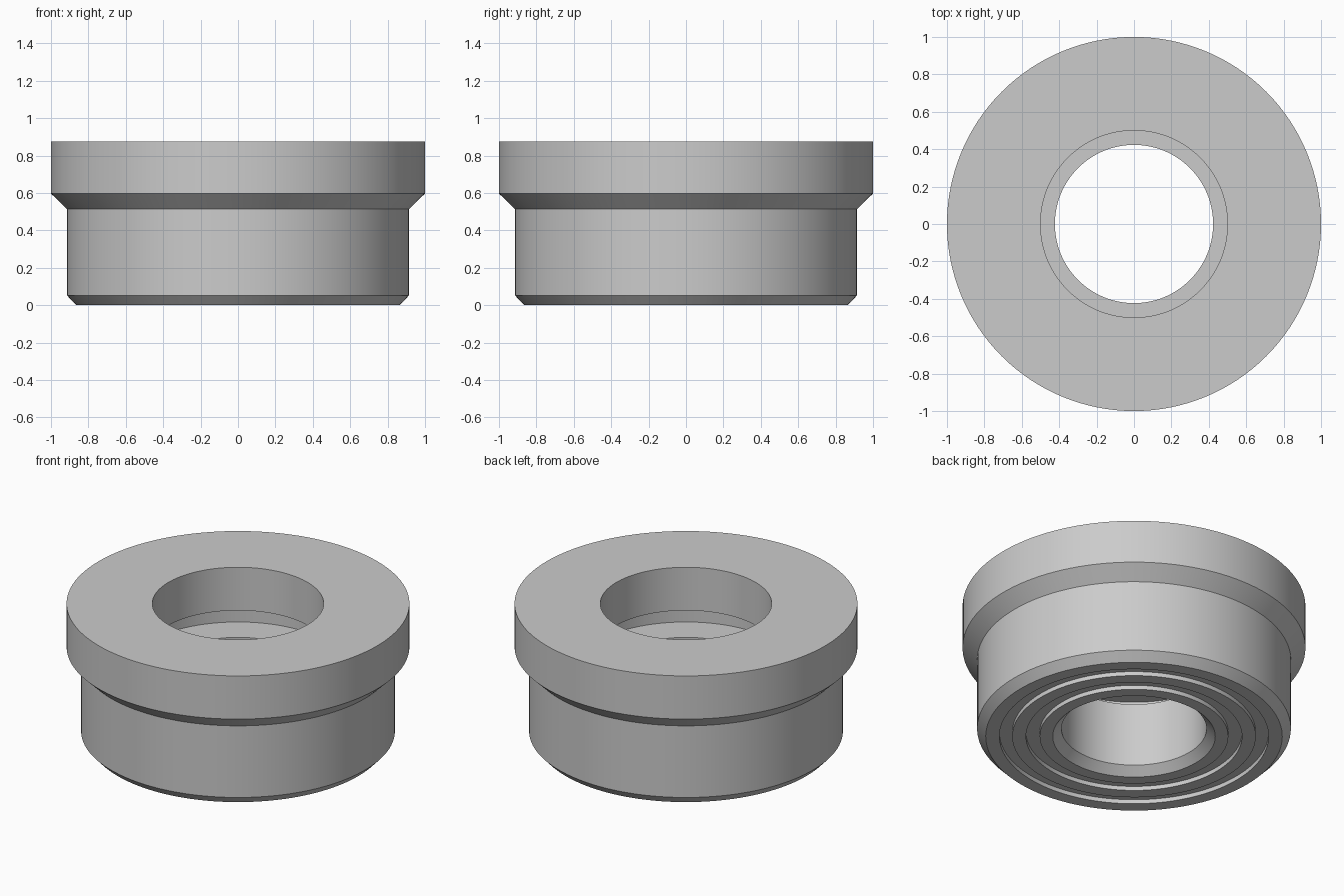
import bpy
import bmesh
import math

cube = bpy.data.objects.get("Cube")
if cube:
    bpy.data.objects.remove(cube, do_unlink=True)

SEGMENTS = 128
TOP, FLOOR, CEILING = 0.875, 0.46, 0.597
GROOVE_DEPTH = 0.027

grey = bpy.data.materials.new("plain grey")
grey.use_nodes = True
colour = (0.6, 0.6, 0.6, 1)
grey.diffuse_color = colour
grey.node_tree.nodes["Principled BSDF"].inputs["Base Color"].default_value = colour


def groove(inner, outer):
    """Profile points of a square groove in the underside, inside to outside."""
    return [(inner, 0), (inner, GROOVE_DEPTH), (outer, GROOVE_DEPTH), (outer, 0)]


def lathe(name, profile):
    """Revolve a closed (radius, height) profile around the z axis."""
    bm = bmesh.new()
    rings = []
    for r, z in profile:
        angles = [2 * math.pi * i / SEGMENTS for i in range(SEGMENTS)]
        rings.append([bm.verts.new((r * math.cos(a), r * math.sin(a), z)) for a in angles])
    for k, ring in enumerate(rings):
        after = rings[(k + 1) % len(rings)]
        for i in range(SEGMENTS):
            j = (i + 1) % SEGMENTS
            bm.faces.new((ring[i], ring[j], after[j], after[i]))
    bmesh.ops.recalc_face_normals(bm, faces=bm.faces)
    mesh = bpy.data.meshes.new(name)
    bm.to_mesh(mesh)
    bm.free()
    mesh.materials.append(grey)
    obj = bpy.data.objects.new(name, mesh)
    bpy.context.collection.objects.link(obj)
    bpy.ops.object.select_all(action="DESELECT")
    obj.select_set(True)
    bpy.context.view_layer.objects.active = obj
    bpy.ops.object.shade_smooth_by_angle(angle=math.radians(20))
    return obj


# Underside with two ring grooves, from the bore outward
underside = [(0.474, 0)] + groove(0.55, 0.63) + groove(0.71, 0.785) + [(0.865, 0)]
# Chamfered barrel and flange
outside = [(0.915, 0.053), (0.915, 0.514), (1, 0.597), (1, TOP)]
# Upper opening, undercut chamber and chamfered lower bore
inside = [(0.5, TOP), (0.5, CEILING), (0.635, CEILING),
          (0.635, FLOOR), (0.423, FLOOR), (0.423, 0.051)]

lathe("flanged_bushing", underside + outside + inside)
